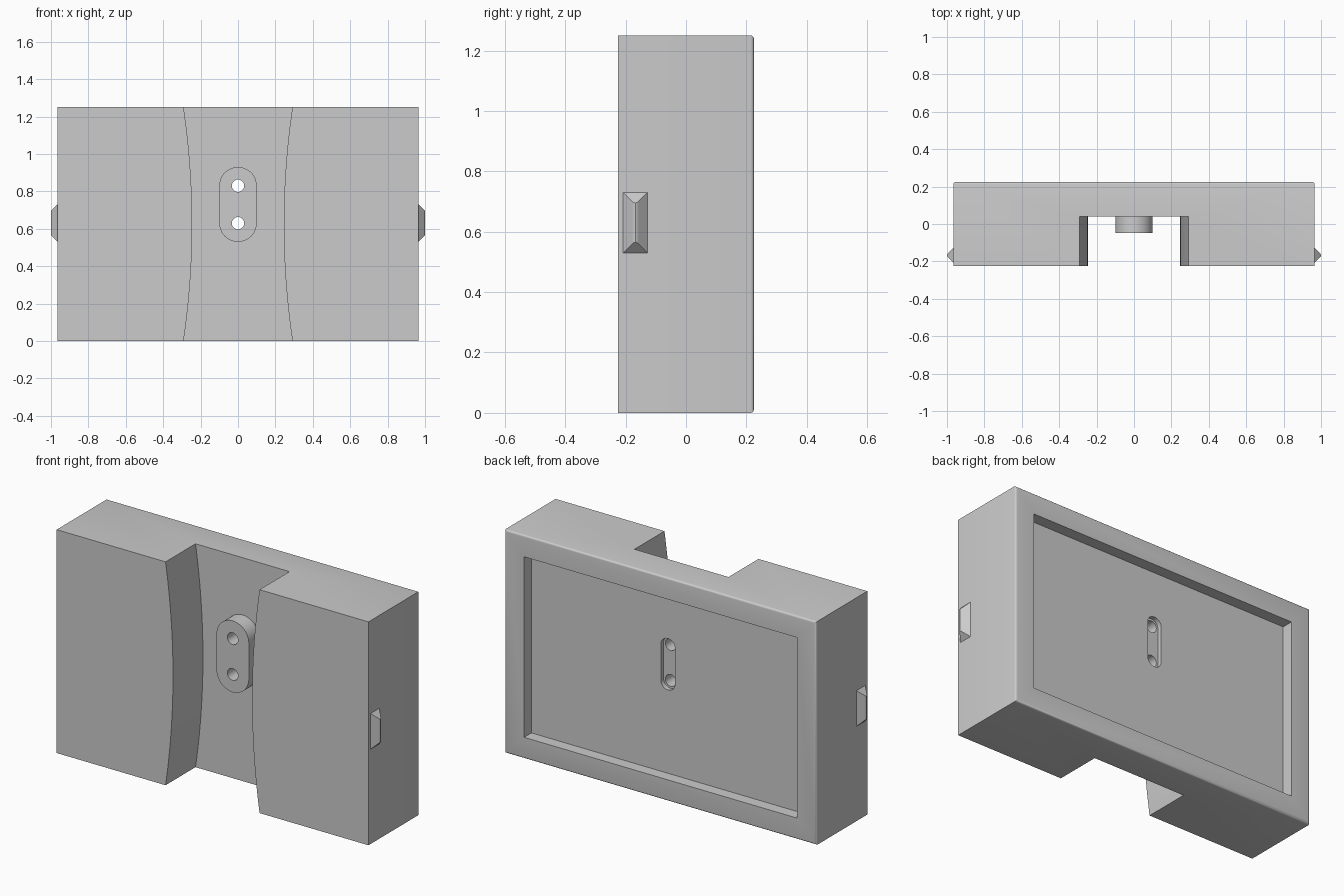
import bpy, bmesh
from math import pi, sin, cos, radians

cube = bpy.data.objects.get("Cube")
if cube:
    bpy.data.objects.remove(cube, do_unlink=True)

GREY = (0.6, 0.6, 0.6, 1)
grey = bpy.data.materials.new("plain grey")
grey.use_nodes = True
grey.diffuse_color = GREY
grey.node_tree.nodes["Principled BSDF"].inputs["Base Color"].default_value = GREY

W, D, H = 0.965, 0.225, 1.25      # half width, half depth, height
MID_Z = 0.73                      # centre of the boss and slot


def finish(name, bm):
    bmesh.ops.recalc_face_normals(bm, faces=bm.faces[:])
    mesh = bpy.data.meshes.new(name)
    bm.to_mesh(mesh)
    bm.free()
    mesh.materials.append(grey)
    obj = bpy.data.objects.new(name, mesh)
    bpy.context.collection.objects.link(obj)
    return obj


def prism_mesh(outline, y0, y1):
    """Extrude an x-z outline from y0 to y1."""
    bm = bmesh.new()
    face = bm.faces.new([bm.verts.new((x, y0, z)) for x, z in outline])
    out = bmesh.ops.extrude_face_region(bm, geom=[face])
    verts = [v for v in out["geom"] if isinstance(v, bmesh.types.BMVert)]
    bmesh.ops.translate(bm, verts=verts, vec=(0, y1 - y0, 0))
    return bm


def prism(name, outline, y0, y1):
    return finish(name, prism_mesh(outline, y0, y1))


def rect(x, z0, z1):
    return [(-x, z0), (x, z0), (x, z1), (-x, z1)]


def stadium(r, half, n=20):
    """Upright slot outline; half = 0 gives a circle."""
    top = [(r * cos(pi * i / n), MID_Z + half + r * sin(pi * i / n)) for i in range(n + 1)]
    return top + [(-x, 2 * MID_Z - z) for x, z in top]


def circle(r, z, n=32):
    return [(r * cos(2 * pi * i / n), z + r * sin(2 * pi * i / n)) for i in range(n)]


def combine(obj, tool, operation):
    mod = obj.modifiers.new(operation.title(), "BOOLEAN")
    mod.operation, mod.solver, mod.object = operation, "EXACT", tool
    bpy.context.view_layer.objects.active = obj
    bpy.ops.object.modifier_apply(modifier=mod.name)
    bpy.data.objects.remove(tool, do_unlink=True)


# Main block with rounded rear perimeter
bm = prism_mesh(rect(W, 0, H), -D, D)
rear = [e for e in bm.edges if all(v.co.y > D - 0.001 for v in e.verts)]
bmesh.ops.bevel(bm, geom=rear, offset=0.012, segments=4, profile=0.5, affect="EDGES")
body = finish("body", bm)

# Waisted groove down the front
N = 28
side = []
for i in range(N + 1):
    t = -1.08 + 2.16 * i / N
    side.append((0.245 + 0.046 * t * t, H / 2 * (1 + t)))
groove = side + [(-x, z) for x, z in reversed(side)]
combine(body, prism("groove_cutter", groove, -0.4, 0.04), "DIFFERENCE")

# Shallow rear recess and the slot in its floor
combine(body, prism("recess_cutter", rect(0.845, 0.12, 1.13), 0.16, 0.4), "DIFFERENCE")
combine(body, prism("slot_cutter", stadium(0.044, 0.1), 0.135, 0.4), "DIFFERENCE")

# Boss in the groove, with two holes right through
combine(body, prism("boss", stadium(0.1, 0.1), -0.047, 0.08), "UNION")
for z in (MID_Z - 0.1, MID_Z + 0.1):
    combine(body, prism("hole_cutter", circle(0.033, z), -0.2, 0.3), "DIFFERENCE")


# Small hipped catches on both sides
def catch(name, s):
    profile = [(-0.04, 0), (-0.012, 0.028), (-0.007, 0.033), (0, 0.035),
               (0.007, 0.033), (0.012, 0.028), (0.04, 0)]
    bm = bmesh.new()
    rows = []
    for end in (-1, 1):
        rows.append([bm.verts.new((s * (W + h), -0.168 + y, 0.63 + end * (0.1 - h)))
                     for y, h in profile])
    low, high = rows
    for i in range(len(profile) - 1):
        bm.faces.new((low[i], low[i + 1], high[i + 1], high[i]))
    bm.faces.new(low)
    bm.faces.new(high)
    bm.faces.new((low[0], low[-1], high[-1], high[0]))
    return finish(name, bm)


parts = [body, catch("left_catch", 1), catch("right_catch", -1)]

# Smooth rounded surfaces, keep sharp edges
bpy.ops.object.select_all(action="DESELECT")
for obj in parts:
    obj.select_set(True)
bpy.context.view_layer.objects.active = body
bpy.ops.object.shade_smooth_by_angle(angle=radians(30))
